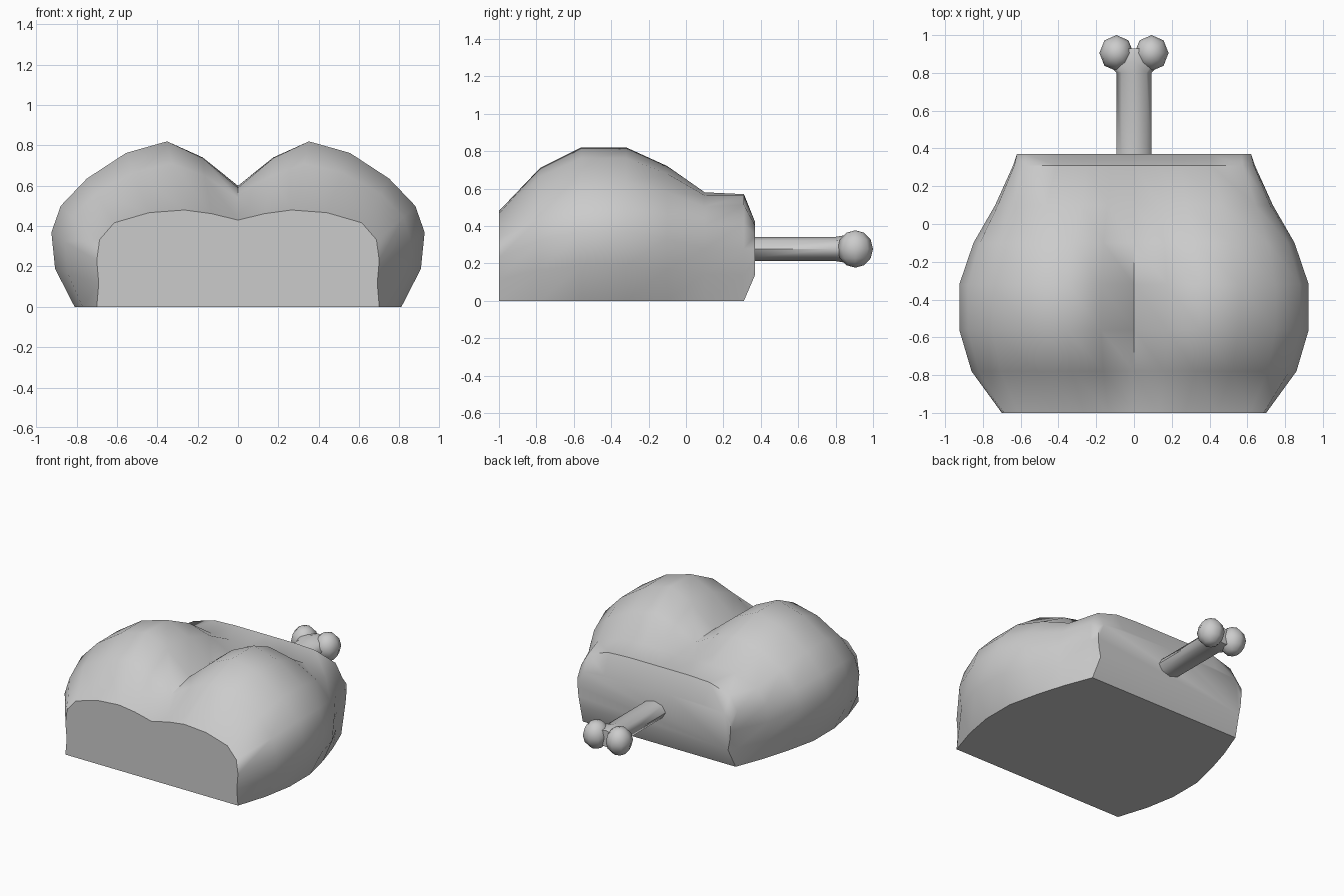
import bpy, bmesh, math
from mathutils import Matrix

if "Cube" in bpy.data.objects:
    bpy.data.objects.remove(bpy.data.objects["Cube"])


def loft(bm, rings):
    """Skin a list of equal-length point rings and cap both ends."""
    vs = [[bm.verts.new(p) for p in r] for r in rings]
    n = len(rings[0])
    for a, b in zip(vs, vs[1:]):
        for i in range(n):
            j = (i + 1) % n
            bm.faces.new((a[i], a[j], b[j], b[i]))
    return bm.faces.new(vs[0][::-1]), bm.faces.new(vs[-1])


def finish(bm, name, angle):
    bmesh.ops.recalc_face_normals(bm, faces=bm.faces)
    me = bpy.data.meshes.new(name)
    bm.to_mesh(me)
    bm.free()
    ob = bpy.data.objects.new(name, me)
    bpy.context.collection.objects.link(ob)
    bpy.context.view_layer.objects.active = ob
    ob.select_set(True)
    bpy.ops.object.shade_smooth_by_angle(angle=math.radians(angle))
    ob.select_set(False)


# Meat: two-lobed cross-sections lofted from front to back
round_half = [(.98, .23), (1, .45), (.95, .61), (.81, .775), (.6, .93), (.38, 1)]
boxy_half = [(.99, .25), (1, .5), (1, .75), (.92, .93), (.65, 1), (.38, 1)]


def section(y, width, base, z0, top, valley, box):
    half = [(base, z0)]
    for (rx, rz), (bx, bz) in zip(round_half, boxy_half):
        x, z = rx + (bx - rx) * box, rz + (bz - rz) * box
        half.append((x * width, z0 + (top - z0) * z))
    half.append((.19 * width, valley + (top - valley) * .64))
    pts = half + [(0, valley)] + [(-x, z) for x, z in reversed(half)]
    return [(x, y, z) for x, z in pts]


# y, half width, half width at base, base z, lobe top, valley, boxiness
stations = [
    (-1.0, .70, .70, 0, .48, .43, .6),
    (-.78, .86, .77, 0, .71, .54, .1),
    (-.56, .925, .81, 0, .82, .59, 0),
    (-.32, .925, .81, 0, .82, .60, 0),
    (-.10, .85, .76, 0, .72, .59, .2),
    (.10, .735, .70, 0, .58, .565, .6),
    (.31, .64, .62, 0, .57, .57, .8),
    (.37, .62, .60, .14, .42, .42, 1),
]
bm = bmesh.new()
front, back = loft(bm, [section(*s) for s in stations])
bmesh.ops.inset_region(bm, faces=[front], thickness=.06)
finish(bm, "meat", 58)

# Bone: oval shaft that flares into a two-knob end
bm = bmesh.new()
profile = [(.36, .093, .063), (.80, .093, .065), (.86, .15, .075), (.93, .12, .06)]
loft(bm, [[(rx * math.cos(i * math.pi / 4), y, .277 + rz * math.sin(i * math.pi / 4))
           for i in range(8)] for y, rx, rz in profile])
for side in (-1, 1):
    m = Matrix.Translation((side * .093, .905, .277)) @ Matrix.Diagonal((.09, .095, .1, 1))
    bmesh.ops.create_uvsphere(bm, u_segments=8, v_segments=6, radius=1, matrix=m)
finish(bm, "bone", 60)
